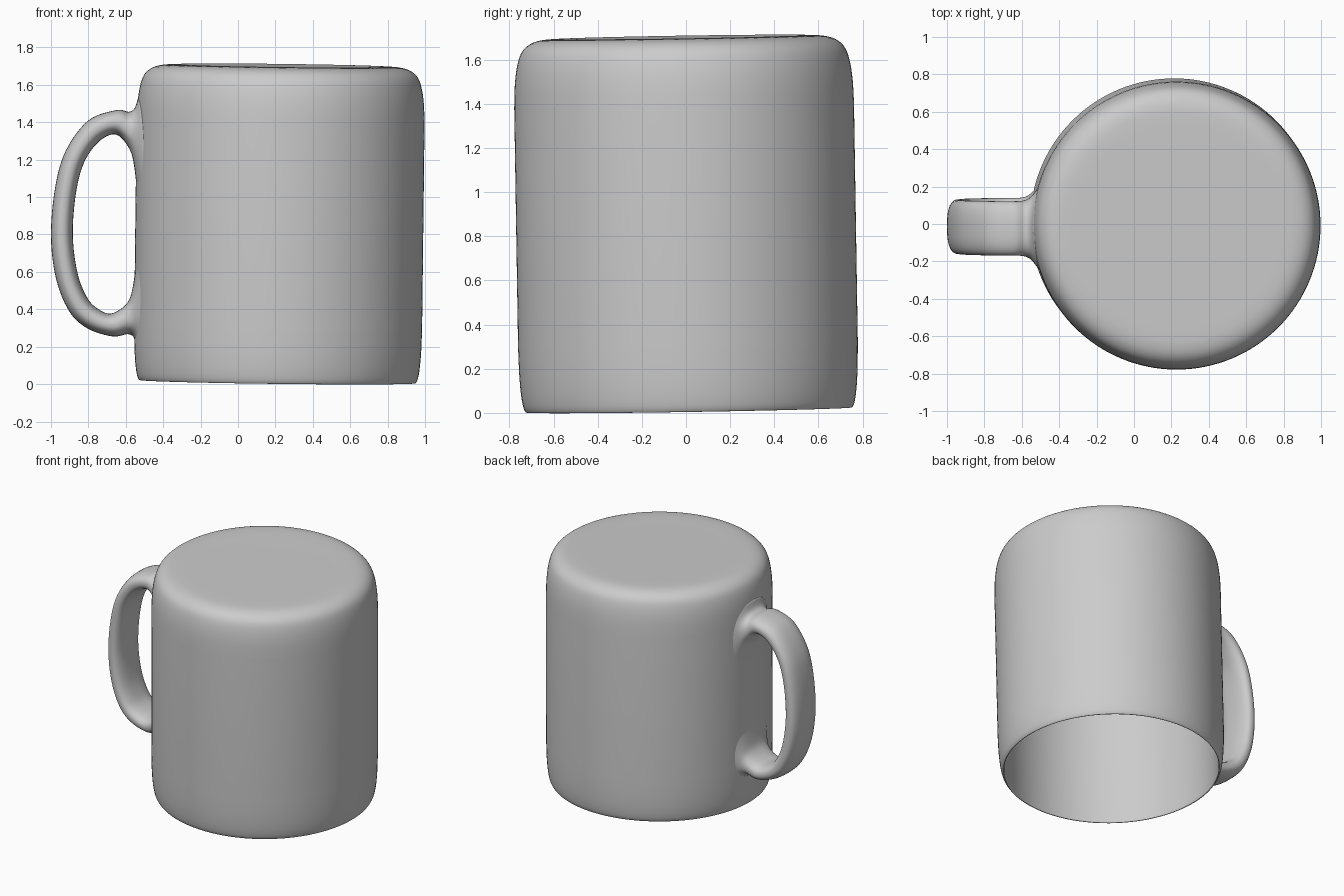
import bpy, bmesh, math
from mathutils import Vector

if "Cube" in bpy.data.objects:
    bpy.data.objects.remove(bpy.data.objects["Cube"])

CX, TX, TY, MID = 0.221, 0.012, 0.016, 0.857   # body centre, lean, mid height


def catmull(pts, n):
    """Smooth interpolation through tuples of any length."""
    out = []
    for i in range(len(pts) - 1):
        a, b, c, d = (pts[max(i - 1, 0)], pts[i], pts[i + 1], pts[min(i + 2, len(pts) - 1)])
        for k in range(n):
            t = k / n
            out.append(tuple(0.5 * (2 * q + (r - p) * t + (2 * p - 5 * q + 4 * r - s) * t * t
                                    + (3 * q - p - 3 * r + s) * t ** 3)
                             for p, q, r, s in zip(a, b, c, d)))
    out.append(tuple(pts[-1]))
    return out


def skin(name, rings, cap):
    """Bridge closed rings of points into a smooth surface."""
    bm = bmesh.new()
    loops = [[bm.verts.new(p) for p in ring] for ring in rings]
    for a, b in zip(loops, loops[1:]):
        n = len(a)
        for i in range(n):
            bm.faces.new((a[i], a[(i + 1) % n], b[(i + 1) % n], b[i]))
    if cap:
        bm.faces.new(loops[0])
        bm.faces.new(loops[-1])
    bmesh.ops.recalc_face_normals(bm, faces=bm.faces[:])
    for f in bm.faces:
        f.smooth = True
    me = bpy.data.meshes.new(name)
    bm.to_mesh(me)
    bm.free()
    ob = bpy.data.objects.new(name, me)
    bpy.context.collection.objects.link(ob)
    return ob


# Cup body, upside down: rounded base on top, thin rim below, hollow inside
outer = catmull([(0.45, 1.69), (0.58, 1.69), (0.65, 1.684), (0.70, 1.665), (0.735, 1.628),
                 (0.755, 1.565), (0.766, 1.48), (0.77, 1.38)], 4)
rim = catmull([(0.77, 0.30), (0.767, 0.18), (0.761, 0.09), (0.752, 0.03), (0.743, 0.006),
               (0.736, 0.0), (0.730, 0.006), (0.728, 0.04), (0.728, 0.2)], 3)
inner = catmull([(0.728, 1.40), (0.72, 1.50), (0.695, 1.58), (0.64, 1.62), (0.55, 1.63),
                 (0.42, 1.63)], 4)
SEG = 128
profile = outer + rim + inner
body = skin("cup_body", [[(r * math.cos(2 * math.pi * i / SEG), r * math.sin(2 * math.pi * i / SEG), z)
                          for i in range(SEG)] for r, z in profile], True)
body.location = (CX - TX * 0.845, TY * 0.845, 0.013)
body.rotation_euler = (TY, TX, 0)

# Handle stations: outer edge (x, z), inner edge (x, z), half width
stations = [
    (-0.535, 1.53, -0.535, 0.98, 0.23), (-0.553, 1.475, -0.556, 1.17, 0.175),
    (-0.585, 1.456, -0.585, 1.265, 0.150), (-0.65, 1.465, -0.655, 1.335, 0.145),
    (-0.80, 1.41, -0.745, 1.295, 0.145), (-0.92, 1.25, -0.825, 1.18, 0.145),
    (-0.978, 1.05, -0.868, 1.01, 0.145), (-1.0, 0.79, -0.883, 0.79, 0.145),
    (-0.972, 0.56, -0.857, 0.59, 0.145), (-0.90, 0.385, -0.805, 0.46, 0.145),
    (-0.80, 0.295, -0.745, 0.40, 0.145), (-0.67, 0.255, -0.675, 0.378, 0.145),
    (-0.59, 0.267, -0.592, 0.435, 0.150), (-0.556, 0.248, -0.560, 0.535, 0.175),
    (-0.535, 0.19, -0.535, 0.74, 0.23)]
rows = catmull(stations, 6)


def spow(v, e):
    return math.copysign(abs(v) ** e, v)


rings = []
for k, (ox, oz, ix, iz, w) in enumerate(rows):
    o, n = Vector((ox, 0, oz)), Vector((ix, 0, iz))
    mid, half = (o + n) / 2, (o - n) / 2
    # pull the ends onto the round wall of the cup
    near = max(0.0, 1 - min(k, len(rows) - 1 - k) / 12)
    ring = []
    for i in range(40):
        a = 2 * math.pi * i / 40
        p = mid + half * spow(math.cos(a), 0.85)
        y = w * spow(math.sin(a), 0.75)
        p.x += near * (0.755 - math.sqrt(0.755 ** 2 - y * y))
        if k in (0, len(rows) - 1):
            p.x = CX + TX * (p.z - MID) - math.sqrt(0.755 ** 2 - y * y)
        p.y = y - 0.015 - TY * (p.z - MID)
        ring.append(p)
    rings.append(ring)
skin("handle", rings, False)
